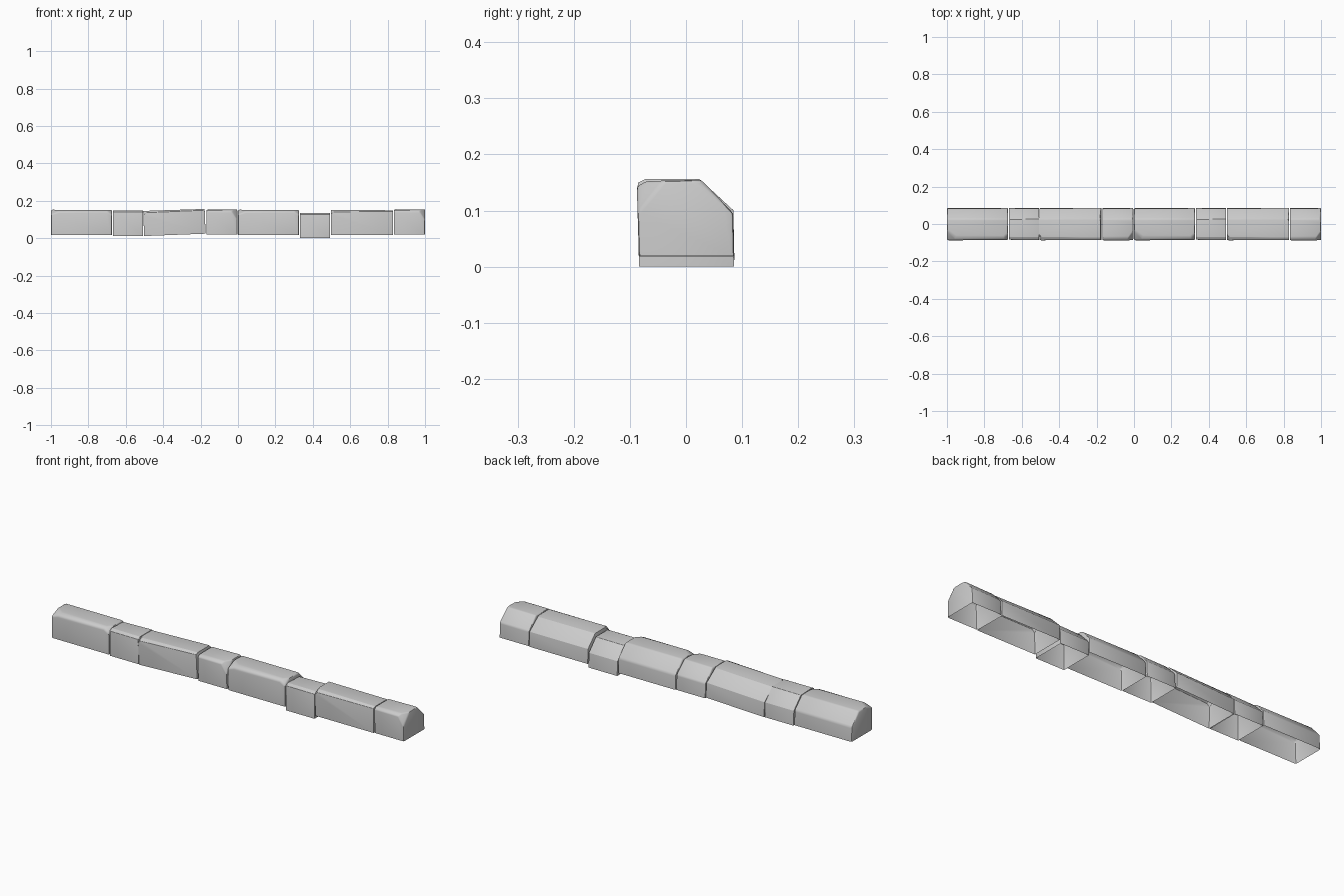
import bpy, bmesh, math, random
from mathutils import Vector

if "Cube" in bpy.data.objects:
    bpy.data.objects.remove(bpy.data.objects["Cube"])

# Stone cross-section (y, z): flat front and top, broad slope at the back
PROFILE = [(-0.084, 0.0), (-0.086, 0.125), (-0.07, 0.134),
           (0.026, 0.134), (0.083, 0.075), (0.086, 0.0)]


def make_stone(name, x0, x1, z, tilt, chips, seed):
    rng = random.Random(seed)
    length = x1 - x0
    half = length / 2
    bm = bmesh.new()

    # extrude the profile along x with slightly uneven ends
    rings = []
    for x in (-half, half):
        ring = []
        for y, h in PROFILE:
            j = rng.uniform(-0.002, 0.002) if h > 0 else 0
            ring.append(bm.verts.new((x, y + j, h + j)))
        rings.append(ring)
    n = len(PROFILE)
    for i in range(n):
        k = (i + 1) % n
        bm.faces.new((rings[0][i], rings[0][k], rings[1][k], rings[1][i]))
    bm.faces.new(rings[0][::-1])
    bm.faces.new(rings[1])
    bmesh.ops.recalc_face_normals(bm, faces=bm.faces)

    # chipped corners
    for co, no in chips:
        p = Vector((co[0] * half, co[1], co[2]))
        geom = bm.verts[:] + bm.edges[:] + bm.faces[:]
        res = bmesh.ops.bisect_plane(bm, geom=geom, plane_co=p,
                                     plane_no=Vector(no), clear_outer=True)
        cut = [e for e in res['geom_cut'] if isinstance(e, bmesh.types.BMEdge)]
        if cut:
            bmesh.ops.holes_fill(bm, edges=cut)
    bmesh.ops.recalc_face_normals(bm, faces=bm.faces)

    # worn edges, then the open underside
    worn = [e for e in bm.edges
            if max(v.co.z for v in e.verts) > 0.01
            and len(e.link_faces) == 2 and e.calc_face_angle() > 0.5]
    bmesh.ops.bevel(bm, geom=worn, offset=0.009, segments=2, profile=0.5,
                    affect='EDGES', clamp_overlap=True)
    bm.normal_update()
    under = [f for f in bm.faces if f.normal.z < -0.9]
    bmesh.ops.delete(bm, geom=under, context='FACES')

    me = bpy.data.meshes.new(name)
    bm.to_mesh(me)
    bm.free()
    ob = bpy.data.objects.new(name, me)
    bpy.context.collection.objects.link(ob)
    ob.location = ((x0 + x1) / 2, 0, z)
    ob.rotation_euler = (0, math.radians(-tilt), 0)
    bpy.ops.object.select_all(action='DESELECT')
    ob.select_set(True)
    bpy.context.view_layer.objects.active = ob
    bpy.ops.object.shade_smooth_by_angle(angle=math.radians(40))


# Chip planes: (x as fraction of half length, y, z), normal
LONG_A = [((-1, -0.055, 0.125), (-0.35, -0.45, 1)),
          ((1, -0.05, 0.134), (0.5, -0.6, 0.8))]
SHORT_A = [((1, -0.07, 0.134), (0.6, -0.5, 0.7))]
LONG_B = [((-1, -0.06, 0.13), (-0.7, -0.5, 0.7)),
          ((0.95, 0.026, 0.134), (0.7, 0.4, 0.5))]
SHORT_B = [((0.9, -0.05, 0.134), (0.8, -0.6, 0.5)),
           ((0.93, 0.03, 0.134), (0.9, 0.3, 0.4))]

# Row of kerb stones: left end, right end, base height, tilt, chips, seed
STONES = [
    (-1.0, -0.673, 0.017, 0, LONG_A, 1),
    (-0.669, -0.507, 0.013, 0, SHORT_A, 2),
    (-0.502, -0.173, 0.018, 2.2, LONG_B, 3),
    (-0.169, -0.004, 0.019, 0, SHORT_B, 4),
    (0.0, 0.327, 0.017, 0, LONG_A, 1),
    (0.331, 0.493, 0.0, 0, SHORT_A, 2),
    (0.498, 0.829, 0.017, 0, LONG_B, 3),
    (0.833, 1.0, 0.019, 0, SHORT_B, 4),
]
for i, s in enumerate(STONES):
    kind = "long" if i % 2 == 0 else "short"
    make_stone(f"{kind}_kerb_stone_{i + 1}", *s)
